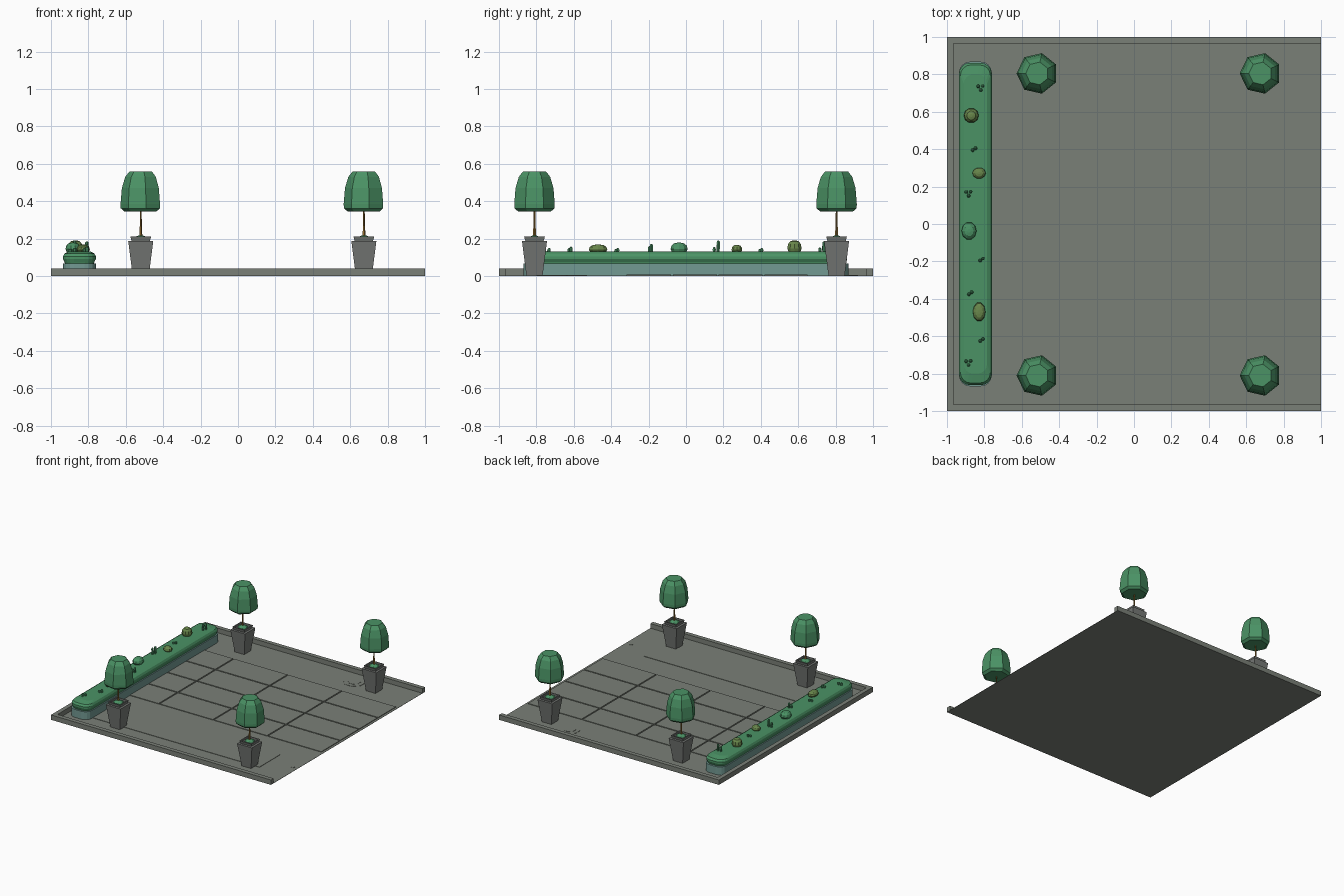
import bpy, bmesh, math

if "Cube" in bpy.data.objects:
    bpy.data.objects.remove(bpy.data.objects["Cube"])

def material(name, rgb):
    m = bpy.data.materials.new(name)
    m.diffuse_color = (*rgb, 1)
    m.use_nodes = True
    m.node_tree.nodes["Principled BSDF"].inputs["Base Color"].default_value = m.diffuse_color
    return m

PAVING = material("paving grey", (0.195, 0.215, 0.185))
STONE = material("pot grey", (0.18, 0.19, 0.18))
LEAF = material("leaf green", (0.07, 0.29, 0.13))
TROUGH = material("trough teal", (0.17, 0.32, 0.29))
OLIVE = material("cactus olive", (0.14, 0.24, 0.07))
WOOD = material("trunk brown", (0.30, 0.16, 0.03))

def finish(name, bm, mat):
    bmesh.ops.recalc_face_normals(bm, faces=bm.faces)
    me = bpy.data.meshes.new(name)
    bm.to_mesh(me)
    bm.free()
    me.materials.append(mat)
    ob = bpy.data.objects.new(name, me)
    bpy.context.collection.objects.link(ob)
    return ob

def boxes(name, mat, items):
    """One object made of boxes given as x0, x1, y0, y1, z0, z1."""
    bm = bmesh.new()
    for x0, x1, y0, y1, z0, z1 in items:
        vs = bmesh.ops.create_cube(bm, size=1)["verts"]
        for v in vs:
            v.co = (x1 if v.co.x > 0 else x0, y1 if v.co.y > 0 else y0, z1 if v.co.z > 0 else z0)
    return finish(name, bm, mat)

def loft(name, mat, rings):
    """Skin a stack of closed rings and cap both ends."""
    bm = bmesh.new()
    loops = [[bm.verts.new(p) for p in r] for r in rings]
    n = len(loops[0])
    for a, b in zip(loops, loops[1:]):
        for i in range(n):
            bm.faces.new((a[i], a[(i + 1) % n], b[(i + 1) % n], b[i]))
    bm.faces.new(loops[0][::-1])
    bm.faces.new(loops[-1])
    return finish(name, bm, mat)

def lathe(name, mat, x, y, profile, sides, turn=0.0, sx=1.0, sy=1.0):
    """Stack of regular polygons from (radius, z) pairs."""
    angles = [turn + math.tau * i / sides for i in range(sides)]
    return loft(name, mat, [[(x + sx * r * math.cos(a), y + sy * r * math.sin(a), z)
                             for a in angles] for r, z in profile])

def rounded(cx, hx, hy, r, z):
    """Rounded rectangle ring."""
    pts = []
    for q, (sx, sy) in enumerate(((1, 1), (-1, 1), (-1, -1), (1, -1))):
        for k in range(5):
            a = math.pi / 2 * (q + k / 4)
            pts.append((cx + sx * (hx - r) + r * math.cos(a), sy * (hy - r) + r * math.sin(a), z))
    return pts

# Thin floor with a kerb on the left, front and back; the right side is open
boxes("floor", PAVING, [(-0.965, 1, -0.965, 0.965, 0, 0.002)])
boxes("kerb", PAVING, [(-1, -0.965, -1, 1, 0, 0.04),
                       (-0.965, 1, -1, -0.965, 0, 0.04),
                       (-0.965, 1, 0.965, 1, 0, 0.04)])

# Raised paving slabs, four by four, with narrow joints
xs, ys, g = (-0.965, -0.495, -0.002, 0.49, 0.985), (-0.322, -0.075, 0.17, 0.415, 0.655), 0.005
boxes("paving_slabs", PAVING, [(a + g, b - g, c + g, d - g, 0.001, 0.007)
                               for a, b in zip(xs, xs[1:]) for c, d in zip(ys, ys[1:])])

# Front step strip, access cover and small drain
boxes("front_strip", PAVING, [(-0.965, 0.755, -0.8, -0.53, 0.001, 0.005)])
lathe("access_cover", PAVING, 0.47, 0.84,
      [(0.085, 0.001), (0.085, 0.004), (0.05, 0.004), (0.05, 0.006)], 8, math.pi / 8)
lathe("drain", PAVING, 0.955, -0.65, [(0.016, 0.001), (0.016, 0.005)], 8)

# Long trough with a rounded planted bed
CX = -0.848
loft("trough", TROUGH, [rounded(CX, 0.088, 0.868, 0.06, z) for z in (0.003, 0.068)])
bed = loft("planted_bed", LEAF, [rounded(CX, hx, hy, r, z) for hx, hy, r, z in (
    (0.078, 0.853, 0.05, 0.067), (0.08, 0.856, 0.05, 0.076), (0.088, 0.862, 0.06, 0.09),
    (0.088, 0.862, 0.06, 0.105), (0.080, 0.85, 0.055, 0.12), (0.062, 0.80, 0.05, 0.13))])

# Round cacti: x, y, half widths, top, material
for x, y, rx, ry, top, mat in ((-0.87, 0.58, 0.04, 0.04, 0.19, OLIVE),
                               (-0.828, 0.272, 0.036, 0.03, 0.166, OLIVE),
                               (-0.882, -0.037, 0.04, 0.048, 0.178, LEAF),
                               (-0.828, -0.47, 0.034, 0.052, 0.168, OLIVE)):
    h = top - 0.125
    lathe("round_cactus", mat, x, y, [(0.8, 0.125), (1, 0.125 + 0.35 * h), (0.9, 0.125 + 0.7 * h),
                                      (0.6, 0.125 + 0.93 * h), (0.2, top)], 10, 0, rx, ry)

# Column cacti in small clumps: x, y, top, number of stems
for x, y, top, n in ((-0.82, 0.73, 0.185, 3), (-0.855, 0.4, 0.15, 2), (-0.885, 0.165, 0.19, 3),
                     (-0.815, -0.19, 0.172, 2), (-0.875, -0.37, 0.15, 2),
                     (-0.815, -0.62, 0.157, 2), (-0.885, -0.74, 0.15, 3)):
    for k in range(n):
        a = 0.6 + math.tau * k / n
        d = 0.014 if n == 3 else 0.009
        t = top - 0.3 * k * (top - 0.13)
        lathe("column_cactus", LEAF, x + d * math.cos(a), y + d * math.sin(a),
              [(0.008, 0.125), (0.01, t - 0.012), (0.008, t - 0.004), (0.003, t)], 6)

# Four potted trees
q = math.sqrt(2)
for x in (-0.52, 0.673):
    for y in (-0.81, 0.805):
        lathe("pot", STONE, x, y, [(q * r, z) for r, z in (
            (0.043, 0.001), (0.067, 0.187), (0.049, 0.187), (0.055, 0.21),
            (0.046, 0.21), (0.044, 0.198))], 4, math.pi / 4)
        lathe("pot_greenery", LEAF, x, y, [(0.042, 0.199), (0.032, 0.208), (0.014, 0.216)], 6)
        lathe("trunk", WOOD, x, y, [(0.009, 0.2), (0.006, 0.28), (0.004, 0.36)], 5)
        lathe("crown", LEAF, x + 0.003, y, [(0.09, 0.345), (0.11, 0.362), (0.111, 0.385), (0.104, 0.47),
                                    (0.086, 0.53), (0.062, 0.56)], 7, math.pi)
